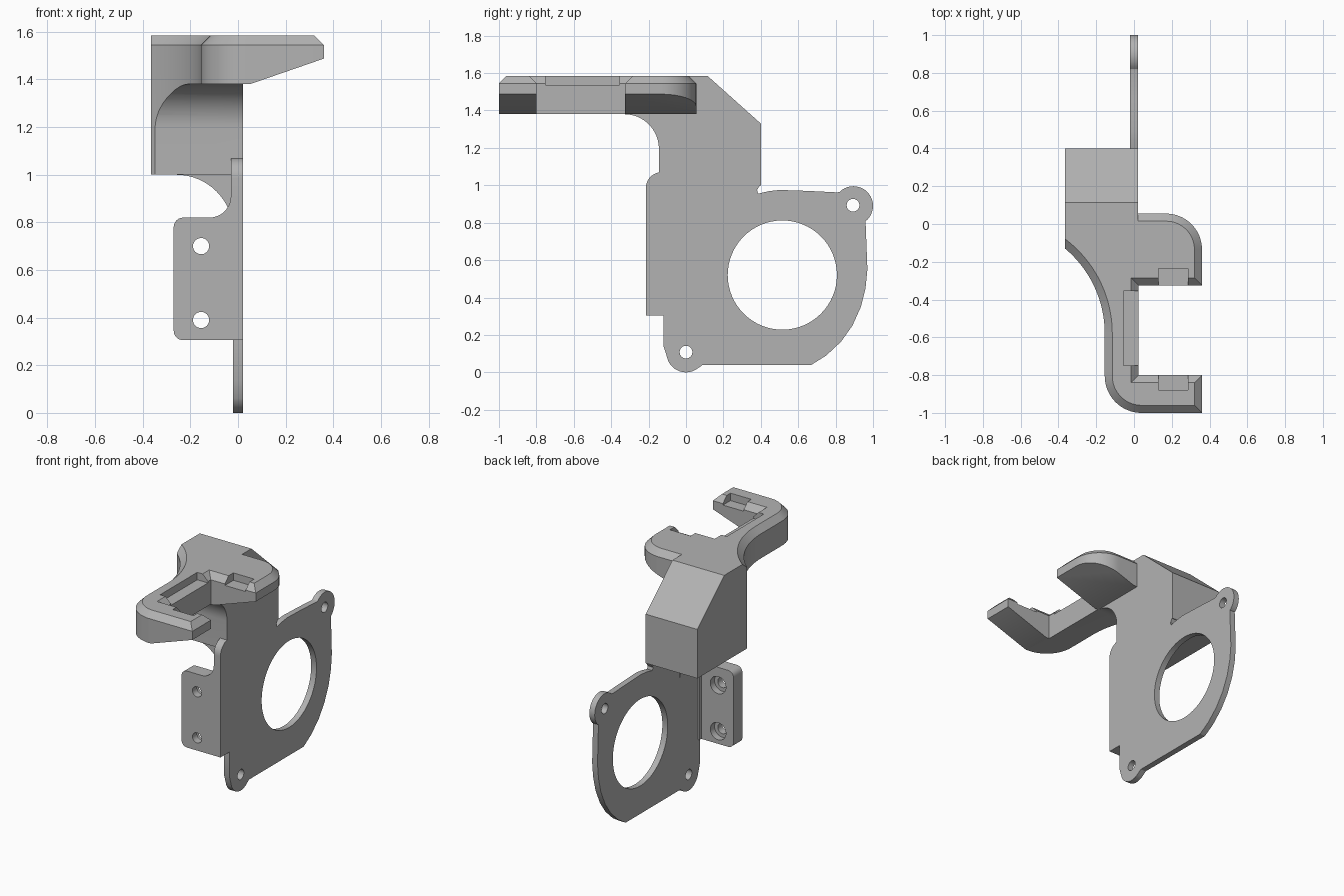
import bpy, bmesh
from math import sin, cos, radians

if "Cube" in bpy.data.objects:
    bpy.data.objects.remove(bpy.data.objects["Cube"], do_unlink=True)

grey = bpy.data.materials.new("bracket grey")
grey.use_nodes = True
grey.diffuse_color = (0.45, 0.45, 0.45, 1)
grey.node_tree.nodes["Principled BSDF"].inputs["Base Color"].default_value = (0.45, 0.45, 0.45, 1)

AXES = {"x": lambda a, b, c: (c, a, b),
        "y": lambda a, b, c: (a, c, b),
        "z": lambda a, b, c: (a, b, c)}


def arc(cx, cy, r, start, end, n=16):
    """Points on a circular arc, angles in degrees."""
    steps = [radians(start + (end - start) * i / n) for i in range(n + 1)]
    return [(cx + r * cos(t), cy + r * sin(t)) for t in steps]


def prism(name, pts, axis, lo, hi, chamfer=0):
    """Extrude a 2D outline along an axis, optionally chamfering the far cap."""
    bm = bmesh.new()
    place = AXES[axis]
    low = [bm.verts.new(place(a, b, lo)) for a, b in pts]
    top = [bm.verts.new(place(a, b, hi - chamfer)) for a, b in pts]
    bm.faces.new(low)
    cap = bm.faces.new(top)
    n = len(pts)
    for i in range(n):
        j = (i + 1) % n
        bm.faces.new((low[i], low[j], top[j], top[i]))
    bmesh.ops.recalc_face_normals(bm, faces=bm.faces[:])
    if chamfer:
        bmesh.ops.inset_region(bm, faces=[cap], thickness=chamfer, depth=chamfer,
                               use_even_offset=True, use_boundary=True)
    mesh = bpy.data.meshes.new(name)
    bm.to_mesh(mesh)
    bm.free()
    mesh.materials.append(grey)
    ob = bpy.data.objects.new(name, mesh)
    bpy.context.collection.objects.link(ob)
    return ob


def rod(a, b, r, axis, lo, hi, n=32):
    return prism("cutter", arc(a, b, r, 0, 360, n)[:-1], axis, lo, hi)


def box(x0, x1, y0, y1, z0, z1):
    return prism("cutter", [(x0, y0), (x1, y0), (x1, y1), (x0, y1)], "z", z0, z1)


def combine(ob, other, operation):
    """Apply a boolean and discard the second object."""
    other.hide_render = True
    mod = ob.modifiers.new("boolean", "BOOLEAN")
    mod.operation, mod.object, mod.solver = operation, other, "EXACT"
    bpy.context.view_layer.objects.active = ob
    bpy.ops.object.modifier_apply(modifier=mod.name)
    bpy.data.objects.remove(other, do_unlink=True)


# Forked arm outline seen from above, run past the block on its left
outline = (arc(0.17, -0.135, 0.19, 90, 0)
           + [(0.36, -0.325), (0.025, -0.325), (0.025, -0.8), (0.36, -0.8), (0.36, -1)]
           + arc(0.04, -0.805, 0.195, 270, 180)
           + arc(-0.742, -0.58, 0.587, 0, 62, 24)
           + [(-0.467, 0.055)])

# Arm: chamfered top, tapered underside of the two prongs
arm = prism("forked_arm", outline, "z", 1.3, 1.585, 0.04)
taper = [(-0.365, 1.38), (0.05, 1.38), (0.4, 1.501), (0.4, 1.7), (-0.365, 1.7)]
combine(arm, prism("cutter", taper, "y", -1.2, 0.3), "INTERSECT")

# Shallow clip pockets around the slot
combine(arm, box(-0.055, 0.1, -0.75, -0.355, 1.535, 1.7), "DIFFERENCE")
for y0, y1 in ((-0.4, -0.235), (-0.88, -0.7)):
    combine(arm, box(0.13, 0.285, y0, y1, 1.535, 1.7), "DIFFERENCE")

# Neck: concave fillet below the arm, trimmed by the same outline
neck = prism("neck", outline, "z", 0.9, 1.5)
profile = ([(0, 1.0), (-0.145, 1.0)] + arc(-0.33, 1.195, 0.185, 0, 90)
           + [(-0.33, 1.42), (0, 1.42)])
combine(neck, prism("cutter", profile, "x", -0.365, 0.02), "INTERSECT")

# Rear block with a sloped back
block = prism("rear_block", [(-0.08, 1.0), (0.4, 1.0), (0.4, 1.33), (0.115, 1.585),
                             (-0.08, 1.585)], "x", -0.365, 0.02)

# Concave gusset from the block down to the plate
gusset = prism("gusset", arc(-0.26, 0.76, 0.24, 90, 0) + [(0.0, 0.76), (0.0, 1.03), (-0.26, 1.03)],
               "y", -0.12, 0.1)

# Thin fan plate with two screw ears
plate_outline = ([(-0.145, 1.05), (-0.145, 0.305), (-0.12, 0.305), (-0.12, 0.14)]
                 + arc(0, 0.105, 0.105, 205, 310, 14)
                 + [(0.09, 0.04), (0.67, 0.04), (0.75, 0.09), (0.83, 0.165), (0.89, 0.25),
                    (0.935, 0.35), (0.96, 0.45), (0.97, 0.55), (0.96, 0.81)]
                 + arc(0.895, 0.89, 0.105, -45, 135, 20)
                 + [(0.81, 0.962), (0.65, 0.97), (0.5, 0.975), (0.44, 0.968), (0.385, 0.955),
                    (0.38, 0.975), (0.395, 1.0), (0.395, 1.05)])
plate = prism("fan_plate", plate_outline, "x", -0.02, 0.02)

# Thickened front rib with a rounded top
rib = prism("front_rib", [(-0.1, 0.305), (-0.215, 0.305)] + arc(-0.13, 0.985, 0.085, 180, 100, 10)
            + [(-0.1, 1.07)], "x", -0.03, 0.02)

# Screw flange with counterbored holes
flange = prism("screw_flange", [(0.01, 0.305)] + arc(-0.23, 0.345, 0.04, 270, 180, 6)
               + arc(-0.23, 0.78, 0.04, 180, 90, 6) + arc(-0.12, 0.91, 0.09, 270, 360, 12)
               + [(0.01, 0.91)], "y", -0.215, -0.12)

# Merge the parts into one printed bracket, then drill it
bracket = plate
for part in (rib, flange, gusset, block, neck, arm):
    combine(bracket, part, "UNION")
bracket.name = "fan_bracket"
combine(bracket, rod(0.515, 0.52, 0.292, "x", -0.2, 0.2, 64), "DIFFERENCE")
for y, z in ((0, 0.108), (0.893, 0.893)):
    combine(bracket, rod(y, z, 0.034, "x", -0.2, 0.2), "DIFFERENCE")
for z in (0.39, 0.7):
    combine(bracket, rod(-0.155, z, 0.034, "y", -0.4, 0), "DIFFERENCE")
    combine(bracket, rod(-0.155, z, 0.058, "y", -0.165, 0), "DIFFERENCE")

bpy.ops.object.select_all(action="DESELECT")
bracket.select_set(True)
bpy.context.view_layer.objects.active = bracket
bpy.ops.object.shade_smooth_by_angle(angle=radians(25))
